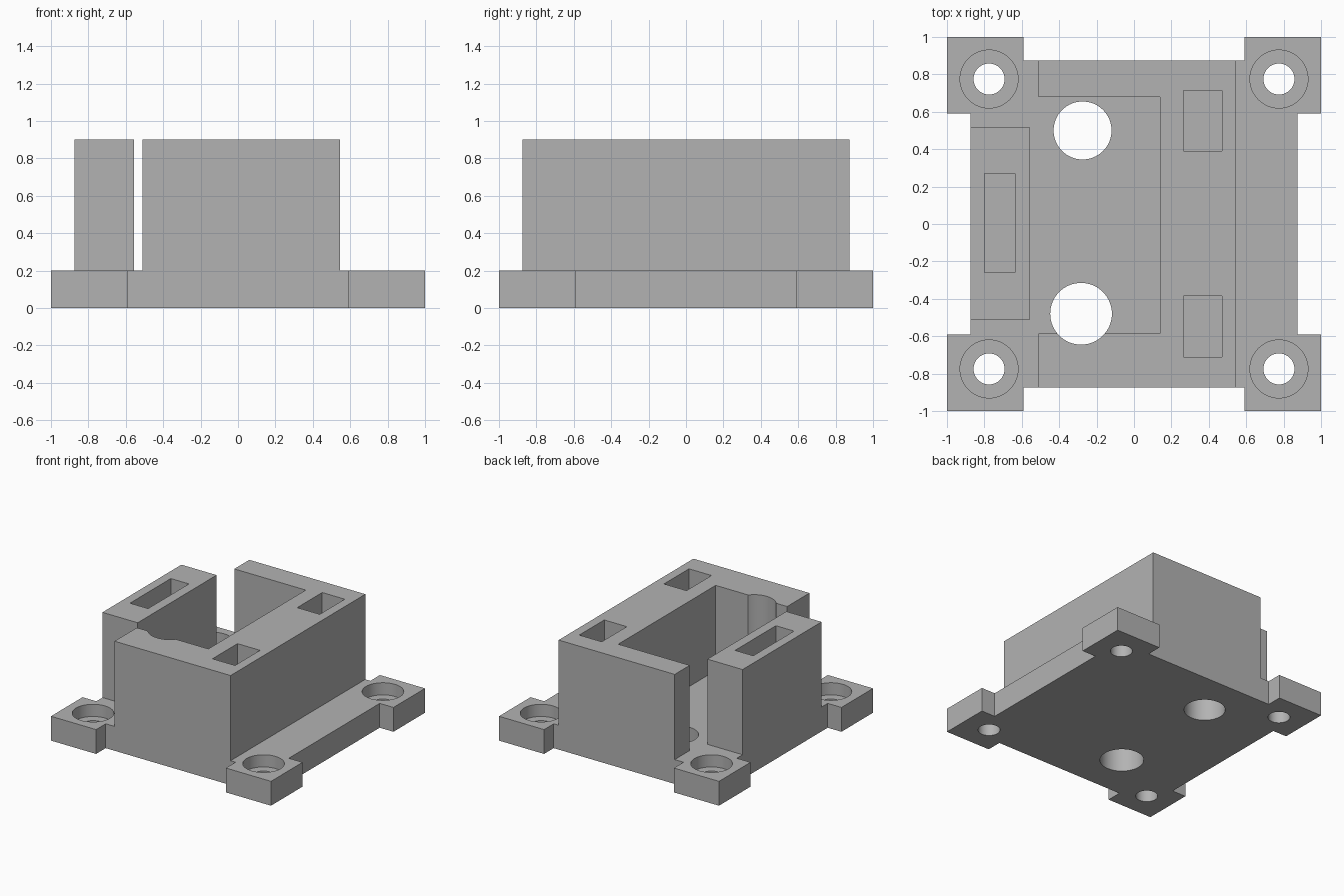
import bpy
import bmesh
from mathutils import Matrix, Vector

if "Cube" in bpy.data.objects:
    bpy.data.objects.remove(bpy.data.objects["Cube"])

BASE, TOP = 0.2, 0.9

grey = bpy.data.materials.new("light grey plastic")
grey.use_nodes = True
colour = (0.45, 0.45, 0.45, 1)
grey.diffuse_color = colour
grey.node_tree.nodes["Principled BSDF"].inputs["Base Color"].default_value = colour


def finish(name, bm):
    mesh = bpy.data.meshes.new(name)
    bmesh.ops.recalc_face_normals(bm, faces=bm.faces[:])
    bm.to_mesh(mesh)
    bm.free()
    mesh.materials.append(grey)
    obj = bpy.data.objects.new(name, mesh)
    bpy.context.collection.objects.link(obj)
    return obj


def prism(name, outline, z0, z1):
    """Extrude a flat outline from z0 up to z1."""
    bm = bmesh.new()
    face = bm.faces.new([bm.verts.new((x, y, z0)) for x, y in outline])
    new = bmesh.ops.extrude_face_region(bm, geom=[face])["geom"]
    verts = [v for v in new if isinstance(v, bmesh.types.BMVert)]
    bmesh.ops.translate(bm, verts=verts, vec=(0, 0, z1 - z0))
    return finish(name, bm)


def box(name, x0, x1, y0, y1, z0, z1):
    return prism(name, [(x0, y0), (x1, y0), (x1, y1), (x0, y1)], z0, z1)


def cylinder(name, x, y, radius, z0, z1):
    bm = bmesh.new()
    bmesh.ops.create_cone(bm, cap_ends=True, segments=64, radius1=radius,
                          radius2=radius, depth=z1 - z0,
                          matrix=Matrix.Translation(Vector((x, y, (z0 + z1) / 2))))
    return finish(name, bm)


def combine(target, tool, operation):
    mod = target.modifiers.new(tool.name, "BOOLEAN")
    mod.operation = operation
    mod.solver = "EXACT"
    mod.object = tool
    bpy.context.view_layer.objects.active = target
    bpy.ops.object.modifier_apply(modifier=mod.name)
    bpy.data.objects.remove(tool)


# Base plate outline: a square with a projecting pad at each corner
E, P = 0.875, 0.59
quarter = [(E, P), (1, P), (1, 1), (P, 1), (P, E)]
outline = []
for sx, sy in ((1, 1), (-1, 1), (-1, -1), (1, -1)):
    points = [(sx * x, sy * y) for x, y in quarter]
    outline += points if sx == sy else points[::-1]
housing = prism("housing", outline, 0, BASE)

# Three-sided wall, open towards the clamp block
wall = [(-0.51, -E), (0.545, -E), (0.545, E), (-0.51, E),
        (-0.51, 0.68), (0.14, 0.68), (0.14, -0.585), (-0.51, -0.585)]
combine(housing, prism("wall", wall, BASE, TOP), "UNION")

# Separate block closing the open side
combine(housing, box("side_block", -E, -0.555, -0.51, 0.515, BASE, TOP), "UNION")

# Rectangular pockets in the wall tops
for x0, x1, y0, y1 in ((0.265, 0.47, 0.39, 0.715),
                       (0.265, 0.47, -0.71, -0.385),
                       (-0.8, -0.635, -0.26, 0.27)):
    combine(housing, box("pocket", x0, x1, y0, y1, BASE, 1), "DIFFERENCE")

# Round floor openings; the front one also grooves the wall
for x, y, radius in ((-0.275, 0.5, 0.155), (-0.283, -0.48, 0.165)):
    combine(housing, cylinder("opening", x, y, radius, -0.1, 1), "DIFFERENCE")

# Counterbored screw holes in the corner pads
for x in (-0.775, 0.775):
    for y in (-0.775, 0.775):
        combine(housing, cylinder("bore", x, y, 0.083, -0.1, 0.5), "DIFFERENCE")
        combine(housing, cylinder("counterbore", x, y, 0.155, 0.1, 0.5), "DIFFERENCE")

# Round bores shade smoothly while flat edges stay crisp
bpy.ops.object.select_all(action="DESELECT")
housing.select_set(True)
bpy.context.view_layer.objects.active = housing
bpy.ops.object.shade_smooth_by_angle()
